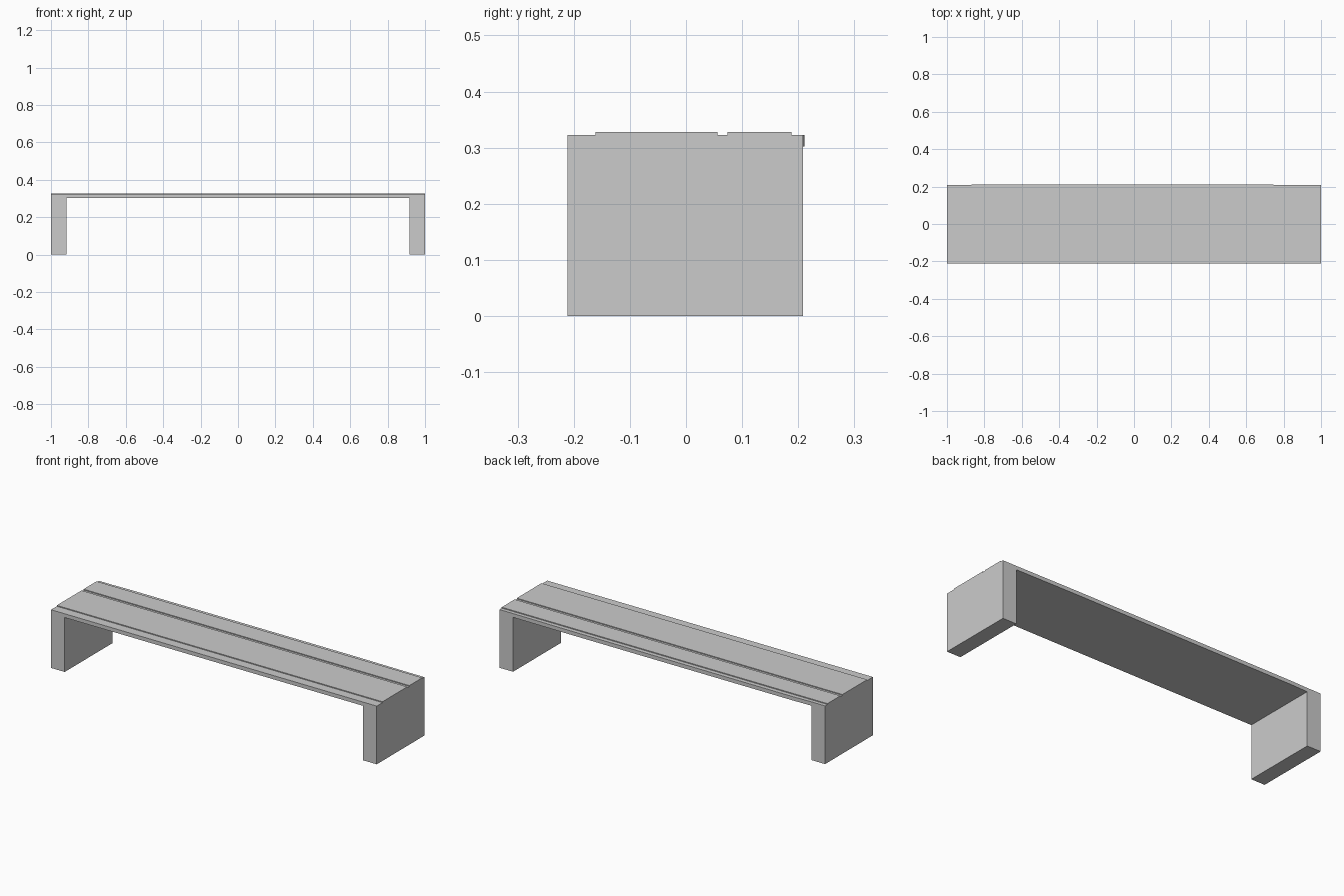
import bpy, bmesh

if "Cube" in bpy.data.objects:
    bpy.data.objects.remove(bpy.data.objects["Cube"])


def prism(name, outline, z0, z1):
    """Extrude a flat xy outline from z0 up to z1."""
    bm = bmesh.new()
    face = bm.faces.new([bm.verts.new((x, y, z0)) for x, y in outline])
    top = bmesh.ops.extrude_face_region(bm, geom=[face])["geom"]
    verts = [g for g in top if isinstance(g, bmesh.types.BMVert)]
    bmesh.ops.translate(bm, verts=verts, vec=(0, 0, z1 - z0))
    bmesh.ops.recalc_face_normals(bm, faces=bm.faces[:])
    mesh = bpy.data.meshes.new(name)
    bm.to_mesh(mesh)
    bm.free()
    obj = bpy.data.objects.new(name, mesh)
    bpy.context.collection.objects.link(obj)
    return obj


def rect(x0, x1, y0, y1):
    return [(x0, y0), (x1, y0), (x1, y1), (x0, y1)]


FRONT, BACK = -0.2115, 0.2085
SEAT_BOTTOM, SEAT_TOP, PLANK_TOP = 0.302, 0.323, 0.328
LEG_INNER = 0.916

# Slab legs at both ends
prism("left_leg", rect(-1, -LEG_INNER, FRONT, BACK), 0, SEAT_TOP)
prism("right_leg", rect(LEG_INNER, 1, FRONT, BACK), 0, SEAT_TOP)

# Seat board between the legs, with a slightly bowed back edge
prism("seat_board", [(-LEG_INNER, FRONT), (LEG_INNER, FRONT), (LEG_INNER, BACK),
                     (0.54, 0.2115), (-0.81, 0.2115), (-LEG_INNER, BACK)],
      SEAT_BOTTOM, SEAT_TOP)

# Raised planks running the full length
prism("wide_plank", rect(-1, 1, -0.161, 0.056), SEAT_TOP, PLANK_TOP)
prism("narrow_plank", rect(-1, 1, 0.074, 0.188), SEAT_TOP, PLANK_TOP)
